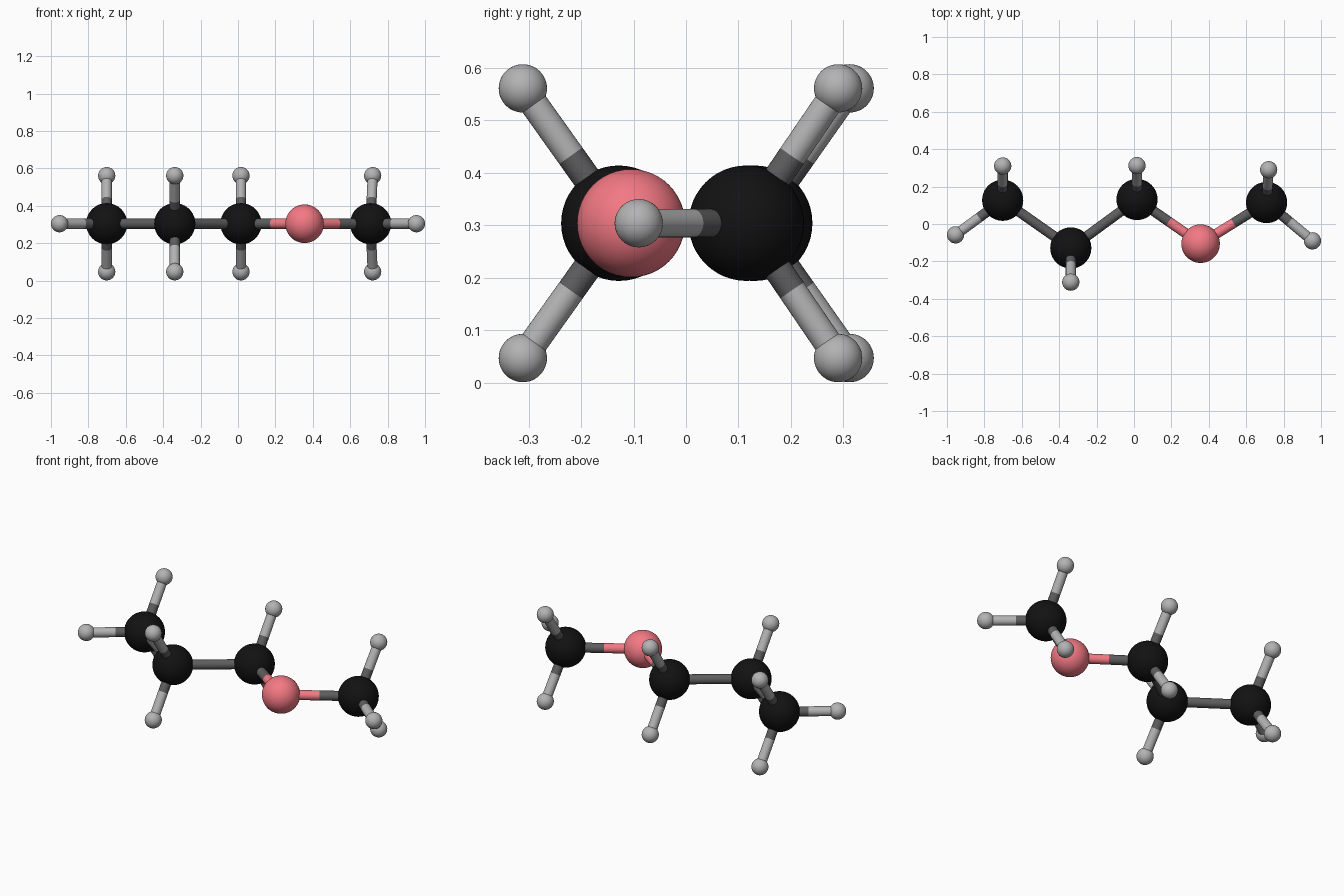
import bpy
from mathutils import Vector

if "Cube" in bpy.data.objects:
    bpy.data.objects.remove(bpy.data.objects["Cube"])

Z = 0.304      # height of the chain plane
H_DZ = 0.257   # hydrogen offset above and below the plane
BOND_R = 0.027


def material(name, color):
    m = bpy.data.materials.new(name)
    m.diffuse_color = color
    m.use_nodes = True
    m.node_tree.nodes["Principled BSDF"].inputs["Base Color"].default_value = m.diffuse_color
    return m


SPHERE_MAT = {
    "carbon": material("carbon_black", (0.006, 0.006, 0.006, 1)),
    "oxygen": material("oxygen_red", (0.90, 0.19, 0.23, 1)),
    "hydrogen": material("hydrogen_grey", (0.45, 0.45, 0.45, 1)),
}
BOND_MAT = dict(SPHERE_MAT, carbon=material("carbon_bond_grey", (0.11, 0.11, 0.11, 1)))
RADIUS = {"carbon": 0.11, "oxygen": 0.103, "hydrogen": 0.046}


def finish(name, mat):
    ob = bpy.context.object
    ob.name = name
    ob.data.materials.append(mat)
    bpy.ops.object.shade_smooth_by_angle()


def atom(name, kind, pos):
    bpy.ops.mesh.primitive_uv_sphere_add(segments=48, ring_count=24,
                                         radius=RADIUS[kind], location=pos)
    finish(name, SPHERE_MAT[kind])
    return kind, Vector(pos), name


def bond(a, b):
    # two half cylinders, each in the colour of its own atom
    mid = (a[1] + b[1]) / 2
    for (kind, pos, name), other in ((a, b), (b, a)):
        d = mid - pos
        bpy.ops.mesh.primitive_cylinder_add(
            vertices=32, radius=BOND_R, depth=d.length, end_fill_type='NOTHING',
            location=(pos + mid) / 2,
            rotation=d.to_track_quat('Z', 'Y').to_euler())
        finish(f"bond_{name}_to_{other[2]}", BOND_MAT[kind])


# zigzag backbone: kind, x, y, then x, y of its upper/lower hydrogen pair
chain = [
    ("carbon", -0.702, 0.127, (-0.702, 0.310)),
    ("carbon", -0.338, -0.128, (-0.338, -0.311)),
    ("carbon", 0.016, 0.131, (0.016, 0.312)),
    ("oxygen", 0.356, -0.105, None),
    ("carbon", 0.709, 0.115, (0.720, 0.290)),
]
backbone = []
for i, (kind, x, y, pair) in enumerate(chain):
    a = atom(f"{kind}_{i + 1}", kind, (x, y, Z))
    if backbone:
        bond(backbone[-1], a)
    backbone.append(a)
    # hydrogens above and below
    if pair:
        for side, s in (("upper", 1), ("lower", -1)):
            bond(a, atom(f"hydrogen_{i + 1}_{side}", "hydrogen", (*pair, Z + s * H_DZ)))

# end hydrogens lying in the chain plane
bond(backbone[0], atom("hydrogen_left_end", "hydrogen", (-0.954, -0.058, Z)))
bond(backbone[-1], atom("hydrogen_right_end", "hydrogen", (0.954, -0.090, Z)))
